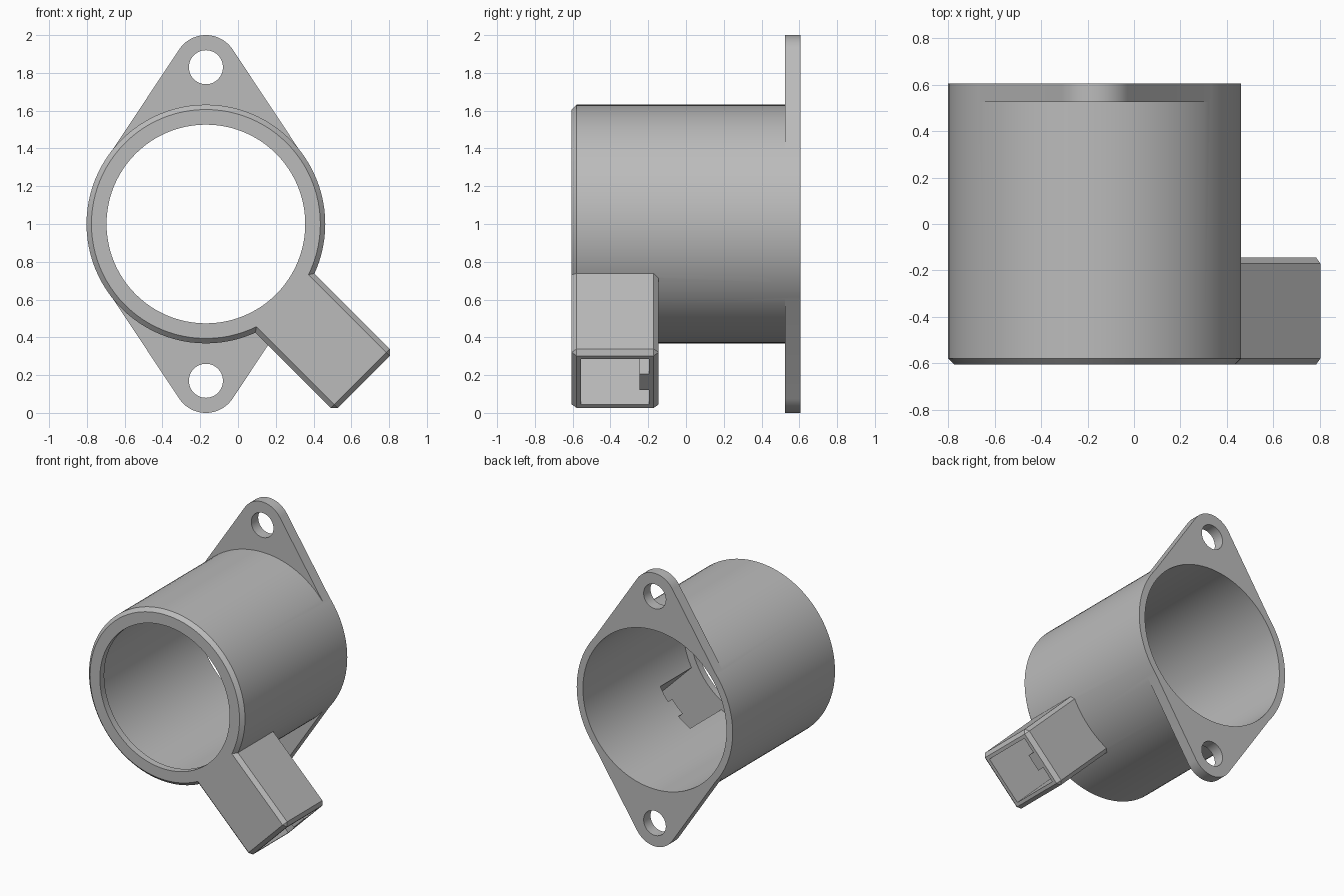
import bpy, bmesh
from math import sin, cos, asin, pi, radians
from mathutils import Matrix, Vector

if "Cube" in bpy.data.objects:
    bpy.data.objects.remove(bpy.data.objects["Cube"])

AX, AZ = -0.17, 1.0            # bore axis
FRONT, BACK = -0.605, 0.605
R, BORE, LIP = 0.632, 0.582, 0.526
WALL, CHAMFER = 0.05, 0.026
EAR_Z, EAR_R, HOLE_R = 0.83, 0.17, 0.09

grey = bpy.data.materials.new("plain grey")
grey.use_nodes = True
colour = (0.5, 0.5, 0.5, 1)
grey.diffuse_color = colour
grey.node_tree.nodes["Principled BSDF"].inputs["Base Color"].default_value = colour


def make(name, bm):
    bmesh.ops.recalc_face_normals(bm, faces=bm.faces)
    mesh = bpy.data.meshes.new(name)
    bm.to_mesh(mesh)
    bm.free()
    mesh.materials.append(grey)
    obj = bpy.data.objects.new(name, mesh)
    bpy.context.collection.objects.link(obj)
    return obj


def prism(name, outline, y0, y1):
    """Extrude an x-z outline along y."""
    bm = bmesh.new()
    face = bm.faces.new([bm.verts.new((x, y0, z)) for x, z in outline])
    ext = bmesh.ops.extrude_face_region(bm, geom=[face])
    verts = [v for v in ext["geom"] if isinstance(v, bmesh.types.BMVert)]
    bmesh.ops.translate(bm, verts=verts, vec=(0, y1 - y0, 0))
    return make(name, bm)


def arc(r, z, a0, a1, n):
    return [(AX + r * cos(a0 + (a1 - a0) * i / n), z + r * sin(a0 + (a1 - a0) * i / n))
            for i in range(n + 1)]


def cylinder(name, r, y0, y1, z=AZ, n=96):
    return prism(name, arc(r, z, 0, 2 * pi, n)[:-1], y0, y1)


# Local frame of the connector: x runs outwards along the plug direction
tilt = Matrix.Translation((AX, 0, AZ)) @ Matrix.Rotation(radians(45), 4, "Y")


def plug_box(name, x, y, z, chamfer=0):
    bm = bmesh.new()
    size = Vector((x[1] - x[0], y[1] - y[0], z[1] - z[0]))
    mid = Vector((sum(x), sum(y), sum(z))) / 2
    bmesh.ops.create_cube(bm, size=1, matrix=Matrix.Translation(mid) @ Matrix.Diagonal(size.to_4d()))
    if chamfer:
        edges = [e for e in bm.edges if max(v.co.x for v in e.verts) > mid.x]
        bmesh.ops.bevel(bm, geom=edges, offset=chamfer, segments=1, affect="EDGES")
    bm.transform(tilt)
    return make(name, bm)


def combine(target, tool, operation):
    mod = target.modifiers.new(operation.lower(), "BOOLEAN")
    mod.operation, mod.object, mod.solver = operation, tool, "EXACT"
    bpy.context.view_layer.objects.active = target
    bpy.ops.object.modifier_apply(modifier=mod.name)
    bpy.data.objects.remove(tool)


# Tube with a chamfered front rim
bm = bmesh.new()
rings = []
for r, y in ((R - CHAMFER, FRONT), (R, FRONT + CHAMFER), (R, BACK)):
    rings.append([bm.verts.new((x, y, z)) for x, z in arc(r, AZ, 0, 2 * pi, 96)[:-1]])
for a, b in zip(rings, rings[1:]):
    for i in range(96):
        j = (i + 1) % 96
        bm.faces.new((a[i], a[j], b[j], b[i]))
bm.faces.new(rings[0])
bm.faces.new(rings[-1])
housing = make("flanged_housing", bm)

# Mounting flange: tangent outline around the tube and two ears
rf = R - 0.003
t = asin((rf - EAR_R) / EAR_Z)
outline = (arc(EAR_R, AZ + EAR_Z, t, pi - t, 24) + arc(rf, AZ, pi - t, pi + t, 24)
           + arc(EAR_R, AZ - EAR_Z, pi + t, 2 * pi - t, 24) + arc(rf, AZ, -t, t, 24))
combine(housing, prism("mounting_flange", outline, BACK - 0.08, BACK), "UNION")

# Angled connector shell
half, y_in, end = 0.221, -0.145, 1.182
combine(housing, plug_box("connector_shell", (0.45, end), (FRONT, y_in), (-half, half), CHAMFER), "UNION")

# Bore, front opening and screw holes
combine(housing, cylinder("bore_cutter", BORE, FRONT + WALL, BACK + 0.1), "DIFFERENCE")
combine(housing, cylinder("lip_cutter", LIP, FRONT - 0.1, 0), "DIFFERENCE")
for side in (-1, 1):
    hole = cylinder("screw_hole_cutter", HOLE_R, BACK - 0.2, BACK + 0.1, AZ + side * EAR_Z, 48)
    combine(housing, hole, "DIFFERENCE")

# Connector socket with a key rib along its back wall
socket = plug_box("socket_cutter", (0.4, end + 0.1), (FRONT + WALL, y_in - WALL), (WALL - half, half - WALL))
rib = plug_box("key_rib_cutter", (0.3, end + 0.2), (y_in - 2 * WALL, y_in), (-0.06, 0.06))
combine(socket, rib, "DIFFERENCE")
combine(housing, socket, "DIFFERENCE")

# Smooth round walls, crisp edges
bpy.ops.object.select_all(action="DESELECT")
housing.select_set(True)
bpy.context.view_layer.objects.active = housing
bpy.ops.object.shade_smooth_by_angle(angle=radians(30))
